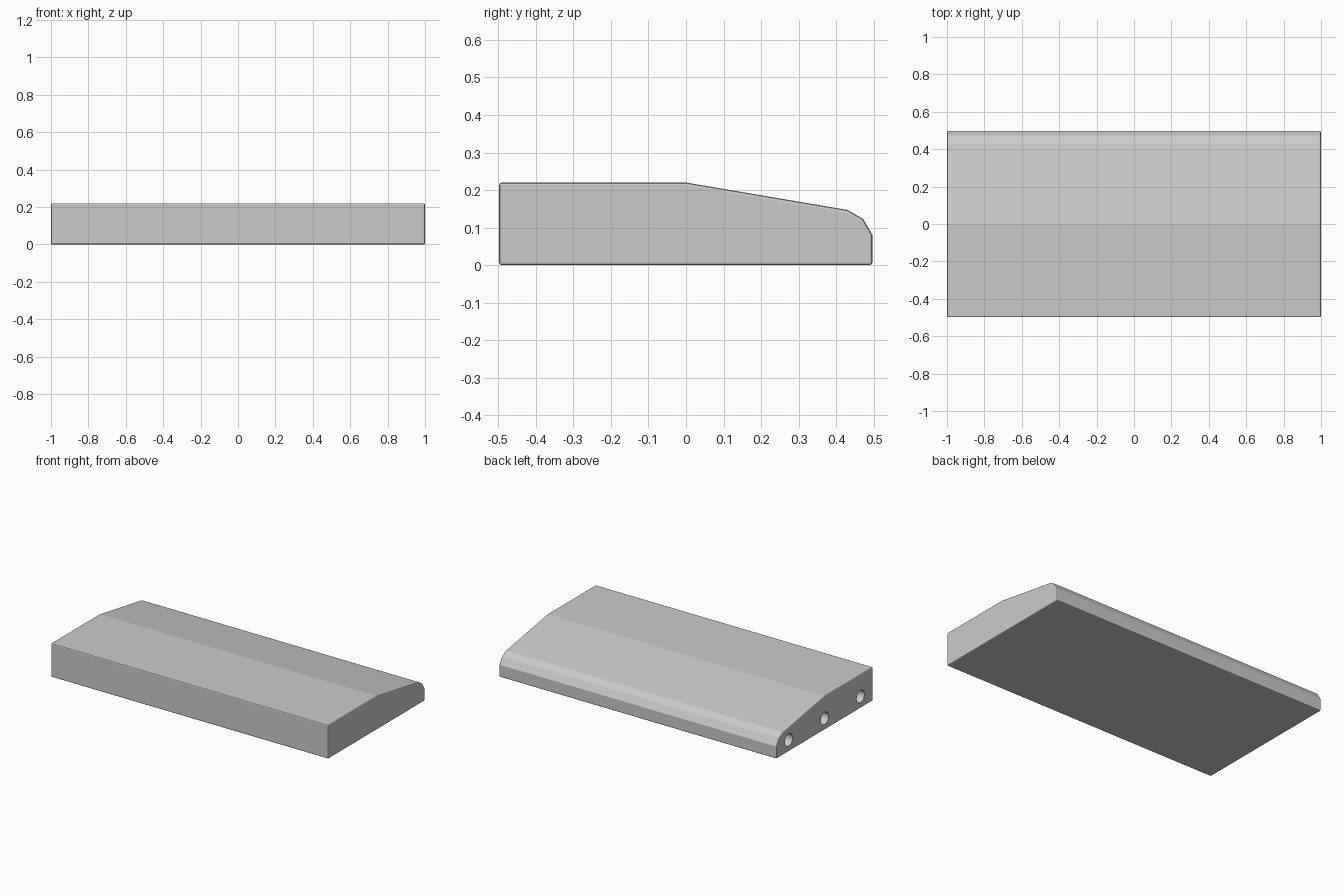
import bpy, bmesh, math
from mathutils import Matrix

if "Cube" in bpy.data.objects:
    bpy.data.objects.remove(bpy.data.objects["Cube"])

HALF_LENGTH = 1.0
HOLE_RADIUS, HOLE_DEPTH, HOLE_Z = 0.04, 0.25, 0.075
HOLE_Y = (-0.37, 0, 0.37)

grey = bpy.data.materials.new("plain grey")
grey.use_nodes = True
grey.diffuse_color = (0.6, 0.6, 0.6, 1)
grey.node_tree.nodes["Principled BSDF"].inputs["Base Color"].default_value = grey.diffuse_color


def add_object(name, bm):
    bmesh.ops.recalc_face_normals(bm, faces=bm.faces)
    mesh = bpy.data.meshes.new(name)
    bm.to_mesh(mesh)
    bm.free()
    mesh.materials.append(grey)
    obj = bpy.data.objects.new(name, mesh)
    bpy.context.collection.objects.link(obj)
    return obj


# Slab: side profile (y, z) with a sloped, rounded back, extruded along x
profile = [(-0.498, 0), (-0.498, 0.22), (0, 0.22), (0.43, 0.147),
           (0.472, 0.123), (0.497, 0.08), (0.497, 0)]
bm = bmesh.new()
end = bm.faces.new([bm.verts.new((-HALF_LENGTH, y, z)) for y, z in profile])
ext = bmesh.ops.extrude_face_region(bm, geom=[end], use_keep_orig=True)
moved = [v for v in ext["geom"] if isinstance(v, bmesh.types.BMVert)]
bmesh.ops.translate(bm, verts=moved, vec=(2 * HALF_LENGTH, 0, 0))
slab = add_object("slab", bm)

# Thin bevel on the sharp edges only
bevel = slab.modifiers.new("edge bevel", 'BEVEL')
bevel.width = 0.007
bevel.segments = 2
bevel.limit_method = 'ANGLE'
bevel.angle_limit = math.radians(50)

# Three round sockets in one end
bm = bmesh.new()
for y in HOLE_Y:
    place = Matrix.Translation((-HALF_LENGTH, y, HOLE_Z)) @ Matrix.Rotation(math.pi / 2, 4, 'Y')
    bmesh.ops.create_cone(bm, cap_ends=True, segments=24, radius1=HOLE_RADIUS,
                          radius2=HOLE_RADIUS, depth=2 * HOLE_DEPTH, matrix=place)
cutter = add_object("socket_cutter", bm)
cutter.hide_render = True

cut = slab.modifiers.new("sockets", 'BOOLEAN')
cut.operation = 'DIFFERENCE'
cut.solver = 'EXACT'
cut.object = cutter

# Bake the modifiers, then drop the cutter
bpy.context.view_layer.objects.active = slab
slab.select_set(True)
for name in [m.name for m in slab.modifiers]:
    bpy.ops.object.modifier_apply(modifier=name)
bpy.data.objects.remove(cutter)
